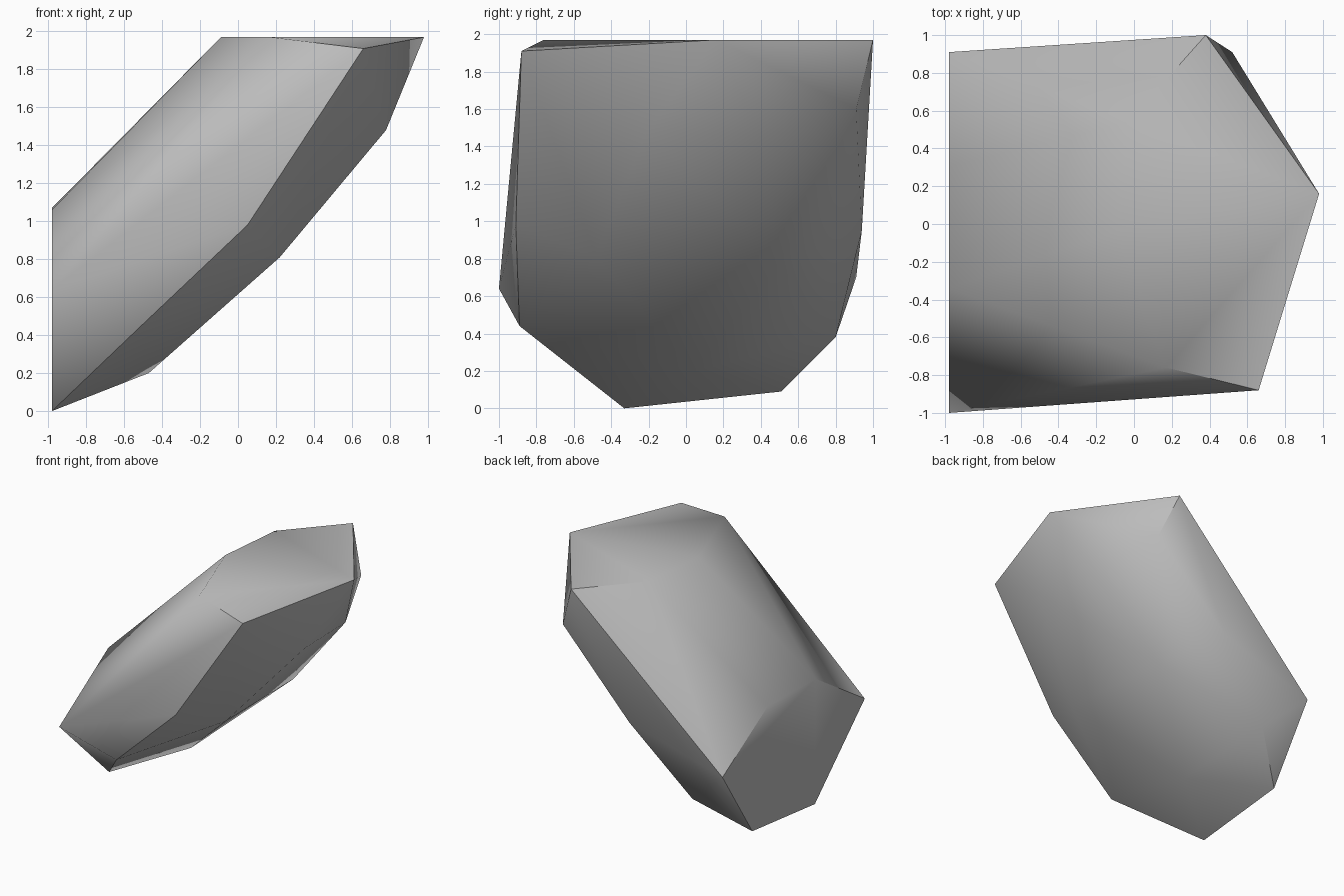
import bpy, bmesh, math

cube = bpy.data.objects.get("Cube")
if cube:
    bpy.data.objects.remove(cube, do_unlink=True)

# Single stone colour
stone = bpy.data.materials.new("stone_grey")
stone.use_nodes = True
GREY = (0.5, 0.5, 0.5, 1)
stone.diffuse_color = GREY
bsdf = stone.node_tree.nodes["Principled BSDF"]
bsdf.inputs["Base Color"].default_value = GREY
bsdf.inputs["Roughness"].default_value = 0.8

# Flat end facing -x, as a profile in y and z
END_X = -0.98
end_profile = [(-1, 0.64), (-0.34, 1.06), (0.305, 1.07),
               (0.91, 0.7), (0.51, 0.09), (-0.33, 0)]
end_ring = [(END_X, y, z) for y, z in end_profile]

# Flat top, as a profile in x and y, with one dropped front corner
TOP_Z = 1.97
top_profile = [(0.17, -0.76), (-0.09, -0.04), (-0.03, 0.54),
               (0.38, 1), (0.98, 0.16)]
top_ring = [(x, y, TOP_Z) for x, y in top_profile] + [(0.66, -0.88, 1.91)]

# Ridges that run from end to top along the front, belly and back
front_ridge = [(-0.52, -0.89, 0.44), (0.05, -0.91, 0.98)]
belly = [(-0.47, 0.04, 0.2), (0.22, -0.48, 0.81), (0.17, 0.5, 0.78),
         (0.78, -0.21, 1.48), (0.73, 0.4, 1.45)]
back_ridge = [(-0.62, 0.8, 0.38), (-0.125, 0.94, 0.95), (0.52, 0.91, 1.6)]

# Wrap the rings and ridges in one faceted skin
bm = bmesh.new()
for point in end_ring + top_ring + front_ridge + belly + back_ridge:
    bm.verts.new(point)
bmesh.ops.convex_hull(bm, input=bm.verts[:])
bmesh.ops.delete(bm, geom=[v for v in bm.verts if not v.link_faces], context="VERTS")
bmesh.ops.dissolve_limit(bm, angle_limit=math.radians(1),
                         verts=bm.verts[:], edges=bm.edges[:])
bmesh.ops.recalc_face_normals(bm, faces=bm.faces[:])

mesh = bpy.data.meshes.new("rock")
bm.to_mesh(mesh)
bm.free()
mesh.materials.append(stone)
rock = bpy.data.objects.new("rock", mesh)
bpy.context.collection.objects.link(rock)

# Smooth faces, keeping the main ridges crisp
bpy.context.view_layer.objects.active = rock
rock.select_set(True)
bpy.ops.object.shade_smooth_by_angle(angle=math.radians(45))
